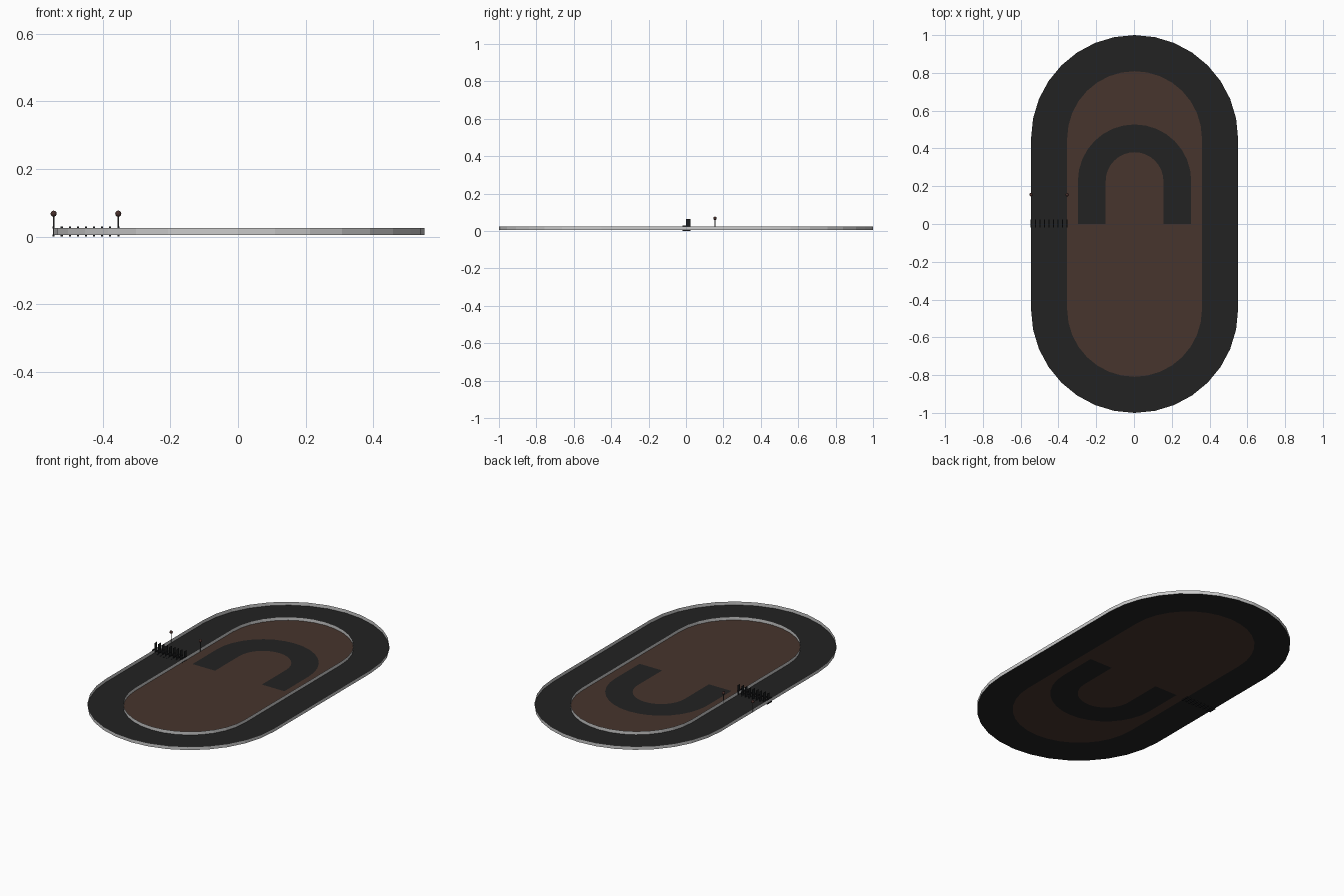
import bpy, bmesh, math
from mathutils import Matrix

if "Cube" in bpy.data.objects:
    bpy.data.objects.remove(bpy.data.objects["Cube"])

CX = 0.003        # track centre; posts overhang slightly on the left
GROUND = 0.005
SEG = 16          # segments per half circle


def material(name, r, g, b):
    m = bpy.data.materials.new(name)
    m.diffuse_color = (r, g, b, 1)
    m.use_nodes = True
    m.node_tree.nodes["Principled BSDF"].inputs["Base Color"].default_value = m.diffuse_color
    return m


ASPHALT = material("dark asphalt", 0.016, 0.016, 0.016)
DIRT = material("brown dirt", 0.063, 0.035, 0.026)
WALL = material("light grey rail", 0.60, 0.60, 0.60)
GATE = material("black gate", 0.012, 0.013, 0.015)
POLE = material("grey pole", 0.08, 0.08, 0.08)
BALL = material("dark brown ball", 0.065, 0.03, 0.026)


def make(name, bm, mat):
    me = bpy.data.meshes.new(name)
    bm.to_mesh(me)
    bm.free()
    me.materials.append(mat)
    ob = bpy.data.objects.new(name, me)
    bpy.context.collection.objects.link(ob)
    return ob


def stadium(radius, cy, seg=SEG):
    """Closed outline: two half circles joined by straights."""
    pts = []
    for base, c in ((0, cy), (math.pi, -cy)):
        for i in range(seg + 1):
            a = base + math.pi * i / seg
            pts.append((CX + radius * math.cos(a), c + radius * math.sin(a)))
    return pts


def strip(name, loop_a, loop_b, mat):
    """Quads bridging two closed loops of equal length."""
    bm = bmesh.new()
    a = [bm.verts.new(p) for p in loop_a]
    b = [bm.verts.new(p) for p in loop_b]
    n = len(a)
    for i in range(n):
        j = (i + 1) % n
        bm.faces.new((a[i], a[j], b[j], b[i]))
    return make(name, bm, mat)


def at(pts, z):
    return [(x, y, z) for x, y in pts]


OUT_R, IN_R, CY = 0.548, 0.357, 0.452
outer, inner = stadium(OUT_R, CY), stadium(IN_R, CY)

# Main track and infield
strip("main_track", at(outer, GROUND), at(inner, GROUND), ASPHALT)
bm = bmesh.new()
bm.faces.new([bm.verts.new(p) for p in at(inner, GROUND)])
make("infield", bm, DIRT)

# Practice oval: slightly tilted, so it breaks the infield only at the back
tilt = lambda pts: [(x, y, GROUND + 0.001 * y) for x, y in pts]
strip("practice_track", tilt(stadium(0.153, 0.227)), tilt(stadium(0.3, 0.227)), ASPHALT)

# Thin rails around both edges
for name, loop in (("outer_rail", outer), ("inner_rail", inner)):
    strip(name, at(loop, GROUND), at(loop, 0.025), WALL)

# Starting gate: thin stall dividers, each with a top and a bottom bar
LEFT, RIGHT, STALLS = CX - OUT_R, CX - IN_R, 8
panels, bars = bmesh.new(), bmesh.new()
for i in range(STALLS + 1):
    x = LEFT + (RIGHT - LEFT) * i / STALLS
    panels.faces.new([panels.verts.new((x, y, z)) for y, z in
                      ((0, 0.003), (0.024, 0.003), (0.024, 0.063), (0, 0.063))])
    for z in (0.003, 0.027):
        bmesh.ops.create_cube(bars, size=1, matrix=Matrix.Translation((x, 0.002, z))
                              @ Matrix.Diagonal((0.006, 0.043, 0.006, 1)))
make("gate_dividers", panels, GATE)
make("gate_bars", bars, GATE)

# Finish posts with ball tops
for side, x in (("outer", LEFT), ("inner", RIGHT)):
    bm = bmesh.new()
    bmesh.ops.create_cone(bm, cap_ends=True, segments=8, radius1=0.002, radius2=0.002,
                          depth=0.063, matrix=Matrix.Translation((x, 0.155, 0.0365)))
    make(side + "_finish_pole", bm, POLE)
    bm = bmesh.new()
    bmesh.ops.create_uvsphere(bm, u_segments=12, v_segments=8, radius=0.009,
                              matrix=Matrix.Translation((x, 0.155, 0.068)))
    for f in bm.faces:
        f.smooth = True
    make(side + "_finish_ball", bm, BALL)
